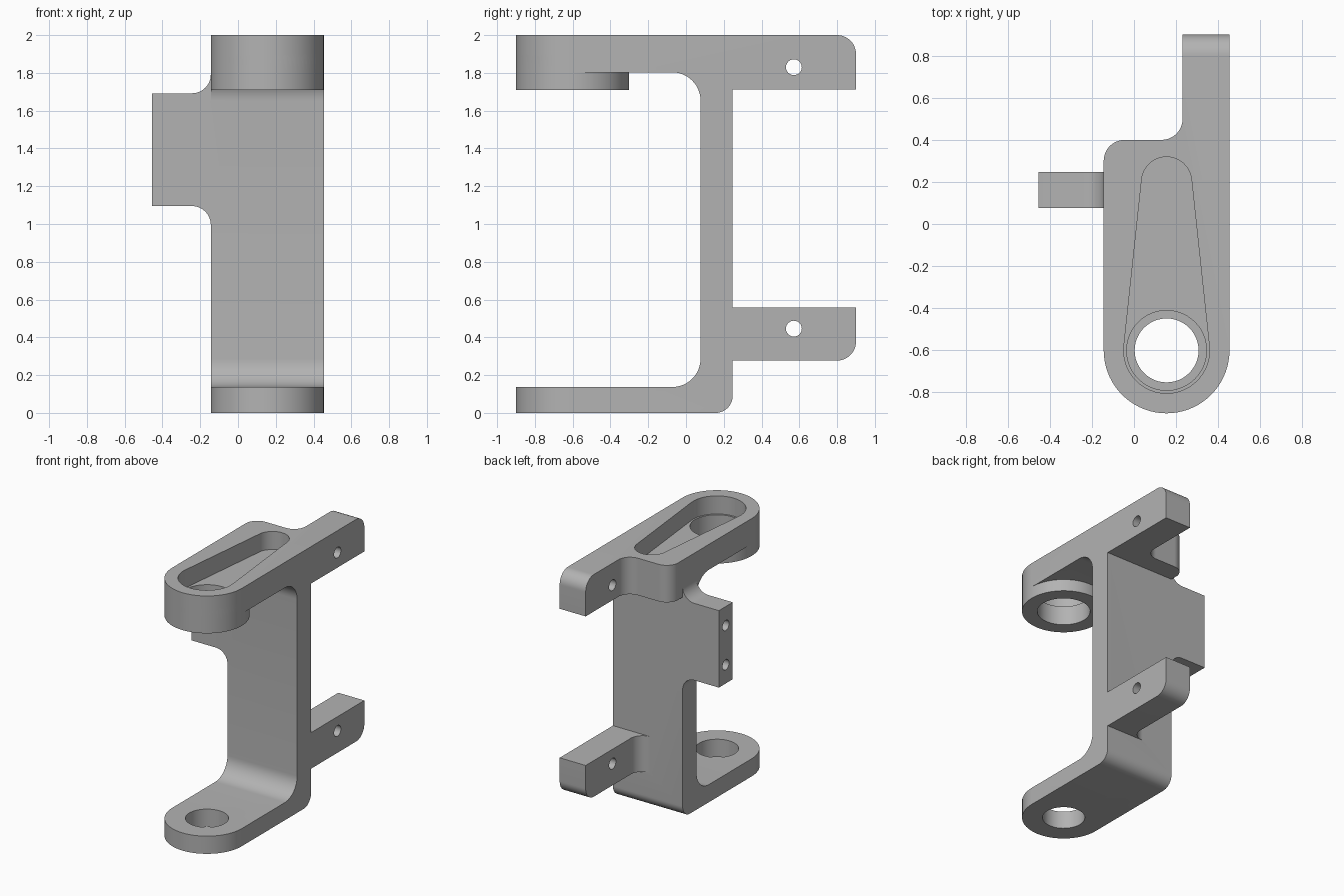
import bpy, bmesh, math
from mathutils import Vector, Matrix

if "Cube" in bpy.data.objects:
    bpy.data.objects.remove(bpy.data.objects["Cube"])

grey = bpy.data.materials.new("plain_grey")
grey.use_nodes = True
grey.diffuse_color = (0.45, 0.45, 0.45, 1)
grey.node_tree.nodes["Principled BSDF"].inputs["Base Color"].default_value = grey.diffuse_color

# Shared dimensions
LEFT, RIGHT, R = 0.454, -0.144, 0.299
CX, CY = 0.155, -0.601
WALL_FRONT, WALL_BACK = 0.077, 0.247
ARM_IN, ARM_END = 0.231, 0.9
FILLET = 0.1


def rounded(corners, steps=12):
    """Polygon from (a, b[, radius]) corners, with arcs at the rounded ones."""
    out = []
    for i, c in enumerate(corners):
        p = Vector(c[:2])
        if len(c) == 2:
            out.append(p)
            continue
        u = (Vector(corners[i - 1][:2]) - p).normalized()
        v = (Vector(corners[(i + 1) % len(corners)][:2]) - p).normalized()
        half = u.angle(v) / 2
        centre = p + (u + v).normalized() * c[2] / math.sin(half)
        start = p + u * c[2] / math.tan(half) - centre
        end = p + v * c[2] / math.tan(half) - centre
        sweep = start.angle(end)
        for k in range(steps + 1):
            t = k / steps
            out.append(centre + (start * math.sin((1 - t) * sweep)
                                 + end * math.sin(t * sweep)) / math.sin(sweep))
    return out


def circle(a, b, r, n=48):
    return [Vector((a + r * math.cos(math.tau * k / n), b + r * math.sin(math.tau * k / n)))
            for k in range(n)]


def prism(name, outline, axis, lo, hi):
    """Extrude a flat outline along an axis."""
    place = {"x": lambda a, b: (lo, a, b), "y": lambda a, b: (a, lo, b),
             "z": lambda a, b: (a, b, lo)}[axis]
    shift = {"x": (hi - lo, 0, 0), "y": (0, hi - lo, 0), "z": (0, 0, hi - lo)}[axis]
    points = [p for i, p in enumerate(outline) if (p - outline[i - 1]).length > 1e-5]
    bm = bmesh.new()
    face = bm.faces.new([bm.verts.new(place(*p)) for p in points])
    top = bmesh.ops.extrude_face_region(bm, geom=[face])["geom"]
    bmesh.ops.translate(bm, vec=shift, verts=[g for g in top if isinstance(g, bmesh.types.BMVert)])
    bmesh.ops.recalc_face_normals(bm, faces=bm.faces)
    mesh = bpy.data.meshes.new(name)
    bm.to_mesh(mesh)
    bm.free()
    mesh.materials.append(grey)
    obj = bpy.data.objects.new(name, mesh)
    bpy.context.collection.objects.link(obj)
    return obj


def combine(target, tool, operation):
    """Apply a boolean and discard the tool."""
    mod = target.modifiers.new("boolean", "BOOLEAN")
    mod.operation, mod.object, mod.solver = operation, tool, "EXACT"
    bpy.ops.object.select_all(action="DESELECT")
    bpy.context.view_layer.objects.active = target
    target.select_set(True)
    bpy.ops.object.modifier_apply(modifier=mod.name)
    bpy.data.objects.remove(tool)


# Side profile of bottom plate, wall, top plate and upper arm, trimmed to the plan
side = rounded([(-1, 0), (WALL_BACK, 0, 0.09), (WALL_BACK, 1.713), (ARM_END, 1.713),
                (ARM_END, 2, FILLET), (-1, 2), (-1, 1.803), (WALL_FRONT, 1.803, 0.15),
                (WALL_FRONT, 0.137, 0.15), (-1, 0.137)])
plan = rounded([(RIGHT, CY - R, R), (LEFT, CY - R, R), (LEFT, 1), (ARM_IN, 1),
                (ARM_IN, 0.4, FILLET), (RIGHT, 0.4, FILLET)], 18)
bracket = prism("bracket", side, "x", -1, 1)
combine(bracket, prism("plan_trim", plan, "z", -0.1, 2.1), "INTERSECT")

# Round boss under the top plate
boss = [(RIGHT, CY - R, R), (LEFT, CY - R, R), (LEFT, CY + R, R), (RIGHT, CY + R, R)]
combine(bracket, prism("boss", rounded(boss, 18), "z", 1.71, 1.9), "UNION")

# Lower arm with a fillet into the wall
arm_side = rounded([(0, 0.277), (ARM_END, 0.277, FILLET), (ARM_END, 0.557), (0, 0.557)])
arm_plan = rounded([(LEFT, 0.2), (LEFT, 1), (ARM_IN, 1), (ARM_IN, WALL_BACK, FILLET),
                    (0.12, WALL_BACK), (0.12, 0.2)])
lower_arm = prism("lower_arm", arm_side, "x", -1, 1)
combine(lower_arm, prism("arm_trim", arm_plan, "z", 0, 1), "INTERSECT")
combine(bracket, lower_arm, "UNION")

# Side tab with fillets above and below
tab = rounded([(-0.455, 1.095), (RIGHT, 1.095, FILLET), (RIGHT, 0.98), (-0.1, 0.98),
               (-0.1, 1.8), (RIGHT, 1.8), (RIGHT, 1.692, FILLET), (-0.455, 1.692)])
combine(bracket, prism("side_tab", tab, "y", WALL_FRONT, WALL_BACK), "UNION")

# Tapered pocket in the top plate
BIG, SMALL, BACK_Y = 0.204, 0.119, 0.2
tilt = math.asin((BIG - SMALL) / (BACK_Y - CY))
pocket = []
for cy, r, a0, a1 in ((BACK_Y, SMALL, tilt, math.pi - tilt),
                      (CY, BIG, math.pi - tilt, math.tau + tilt)):
    for k in range(25):
        a = a0 + (a1 - a0) * k / 24
        pocket.append(Vector((CX + r * math.cos(a), cy + r * math.sin(a))))
combine(bracket, prism("pocket", pocket, "z", 1.86, 2.1), "DIFFERENCE")

# Bores through the boss and the bottom plate
for r, lo, hi in ((0.19, 1.6, 1.95), (0.152, -0.1, 0.3)):
    combine(bracket, prism("bore", circle(CX, CY, r), "z", lo, hi), "DIFFERENCE")

# Cross holes in the arms, and end holes in the tab
for z in (1.83, 0.446):
    combine(bracket, prism("arm_hole", circle(0.571, z, 0.042, 24), "x", 0, 1), "DIFFERENCE")
for z in (1.545, 1.24):
    combine(bracket, prism("tab_hole", circle(0.162, z, 0.04, 24), "x", -0.6, -0.2), "DIFFERENCE")

bpy.ops.object.select_all(action="DESELECT")
bracket.select_set(True)
bpy.context.view_layer.objects.active = bracket
bpy.ops.object.shade_smooth_by_angle(angle=math.radians(30))
